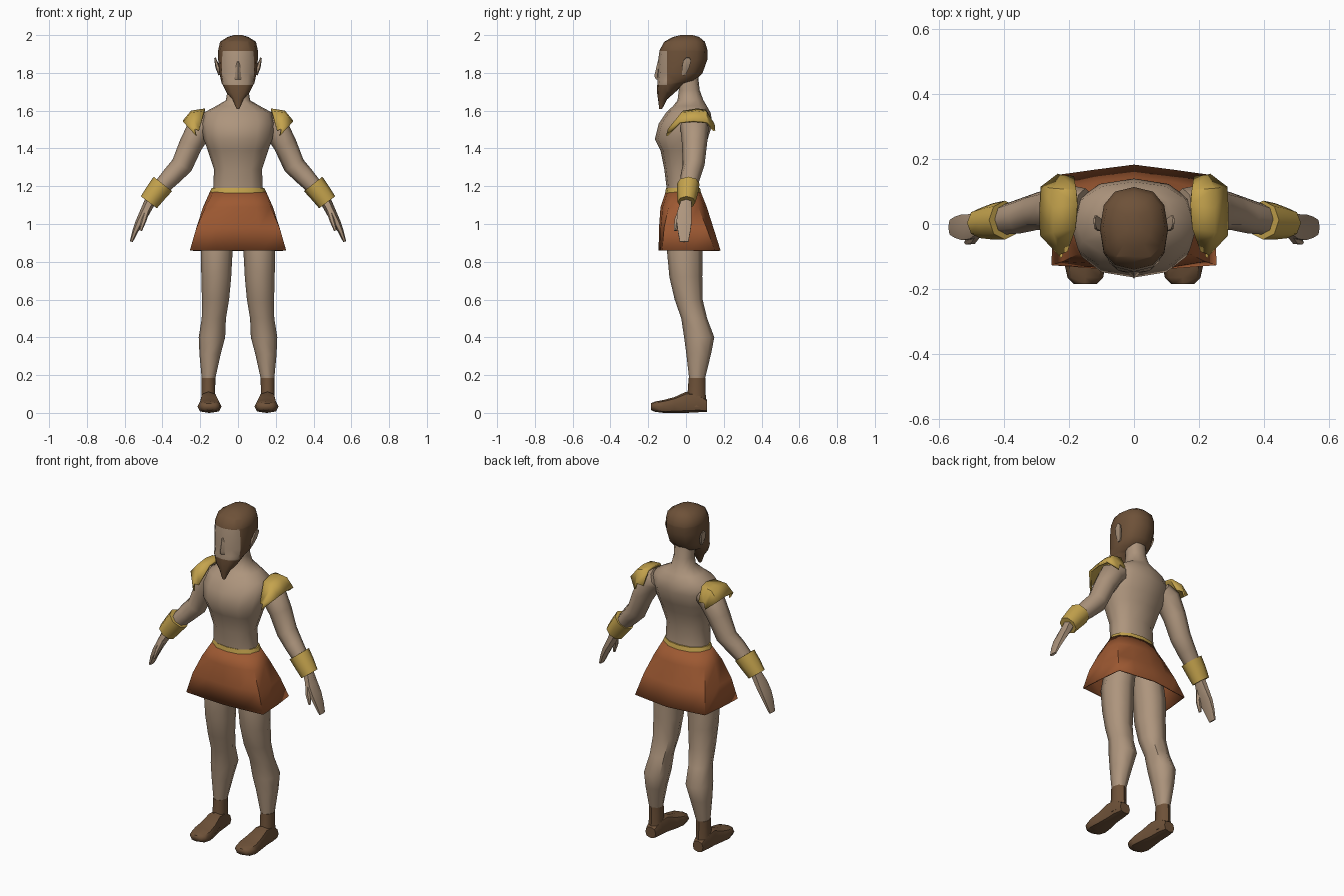
import bpy, bmesh, math
from mathutils import Vector

if "Cube" in bpy.data.objects:
    bpy.data.objects.remove(bpy.data.objects["Cube"])

X, Y, Z = Vector((1, 0, 0)), Vector((0, 1, 0)), Vector((0, 0, 1))


def material(name, rgb):
    m = bpy.data.materials.new(name)
    m.diffuse_color = (*rgb, 1)
    m.use_nodes = True
    m.node_tree.nodes["Principled BSDF"].inputs["Base Color"].default_value = m.diffuse_color
    return m


SKIN = material("skin", (0.42, 0.30, 0.205))
BROWN = material("brown_hair_leather", (0.155, 0.083, 0.04))
ORANGE = material("rust_cloth", (0.34, 0.10, 0.032))
GOLD = material("gold", (0.56, 0.37, 0.075))


def finish(bm, name, mats, mirror=False, thick=0, angle=50):
    """Turn a bmesh into a shaded object, optionally mirrored or thickened."""
    bmesh.ops.recalc_face_normals(bm, faces=bm.faces)
    me = bpy.data.meshes.new(name)
    bm.to_mesh(me)
    bm.free()
    ob = bpy.data.objects.new(name, me)
    bpy.context.collection.objects.link(ob)
    for m in mats:
        me.materials.append(m)
    bpy.ops.object.select_all(action='DESELECT')
    ob.select_set(True)
    bpy.context.view_layer.objects.active = ob
    bpy.ops.object.shade_smooth_by_angle(angle=math.radians(angle))
    if thick:
        s = ob.modifiers.new("thickness", 'SOLIDIFY')
        s.thickness = thick
    if mirror:
        ob.modifiers.new("mirror", 'MIRROR').use_mirror_merge = False
    return ob


def skin_rings(bm, rings, closed=True, caps=True):
    """Bridge consecutive point rings with quads."""
    loops = [[bm.verts.new(p) for p in r] for r in rings]
    n = len(loops[0])
    for a, b in zip(loops, loops[1:]):
        for i in range(n if closed else n - 1):
            j = (i + 1) % n
            bm.faces.new((a[i], a[j], b[j], b[i]))
    if caps:
        bm.faces.new(loops[0])
        bm.faces.new(loops[-1])
    return bm


def tube(rings, u, axis=None, n=8, power=2.0):
    """Loft of superellipses; each ring is (centre, half size along u, other half size)."""
    cs = [Vector(r[0]) for r in rings]
    pts = []
    for k, (_, a, b) in enumerate(rings):
        t = axis or (cs[min(k + 1, len(cs) - 1)] - cs[max(k - 1, 0)]).normalized()
        v = t.cross(u).normalized()
        ring = []
        for i in range(n):
            ang = math.tau * i / n - math.pi / 2
            c, s = math.cos(ang), math.sin(ang)
            c = math.copysign(abs(c) ** (2 / power), c)
            s = math.copysign(abs(s) ** (2 / power), s)
            ring.append(cs[k] + u * a * c + v * b * s)
        pts.append(ring)
    return skin_rings(bmesh.new(), pts)


def stack(levels, n=8, power=2.0):
    """Upright loft from (z, x centre, half width, front y, back y)."""
    return tube([((x, (f + b) / 2, z), w, (b - f) / 2) for z, x, w, f, b in levels],
                X, Z, n, power)


# Torso and neck
finish(stack([
    (1.02, 0, .15, -.10, .09), (1.17, 0, .132, -.10, .065), (1.29, 0, .127, -.115, .065),
    (1.39, 0, .16, -.135, .09), (1.45, 0, .182, -.165, .115), (1.53, 0, .195, -.145, .14),
    (1.59, 0, .18, -.105, .13), (1.625, 0, .115, -.068, .11), (1.655, 0, .064, -.045, .092),
    (1.71, 0, .055, -.038, .072), (1.80, 0, .055, -.04, .062)], 12, 2.3),
    "torso", [SKIN])

# Head: hair, beard and face on one lofted form, cut along the hairline
bm = stack([
    (1.61, 0, .008, -.142, -.126), (1.66, 0, .03, -.148, -.10), (1.695, 0, .06, -.153, -.06),
    (1.745, 0, .086, -.152, -.005), (1.76, 0, .09, -.152, .05), (1.80, 0, .099, -.15, .088),
    (1.87, 0, .105, -.147, .113), (1.92, 0, .105, -.14, .114), (1.965, 0, .095, -.115, .10),
    (1.99, 0, .055, -.07, .07), (2.0, 0, .02, -.03, .035)], 12, 2.4)
for co, no in (((0, -.10, 0), Y), ((0, 0, 1.735), Z), ((0, 0, 1.915), Z)):
    bmesh.ops.bisect_plane(bm, geom=bm.verts[:] + bm.edges[:] + bm.faces[:],
                           plane_co=co, plane_no=no, dist=1e-4)
for f in bm.faces:
    c = f.calc_center_median()
    f.material_index = 0 if c.y < -.10 and 1.735 < c.z < 1.915 else 1
finish(bm, "head", [SKIN, BROWN])

# Nose
finish(stack([(1.765, 0, .018, -.158, -.135), (1.782, 0, .017, -.168, -.135),
              (1.86, 0, .009, -.15, -.135)], 4), "nose", [SKIN])

# Ears
finish(tube([((.094, -.012, 1.79), .010, .010), ((.108, -.002, 1.83), .022, .012),
             ((.118, .006, 1.865), .024, .007), ((.122, .010, 1.88), .010, .004)],
            Y, n=6), "ears", [SKIN], mirror=True)

# Arms
finish(tube([((.15, .04, 1.54), .07, .06), ((.20, .045, 1.51), .075, .07),
             ((.25, .045, 1.42), .066, .062), ((.297, .04, 1.31), .058, .058),
             ((.35, .025, 1.255), .054, .052), ((.42, .01, 1.18), .044, .042),
             ((.47, .003, 1.115), .034, .032)], Y), "arms", [SKIN], mirror=True)

# Bracers
finish(tube([((.398, .012, 1.212), .060, .062), ((.435, .008, 1.165), .056, .058),
             ((.472, .003, 1.115), .047, .053)], Y), "bracers", [GOLD], mirror=True)

# Hands and thumbs
finish(tube([((.465, .002, 1.12), .032, .030), ((.495, -.008, 1.06), .044, .026),
             ((.522, -.010, 1.01), .046, .021), ((.545, -.010, .96), .038, .015),
             ((.565, -.010, .906), .026, .008)], Y, n=6), "hands", [SKIN], mirror=True)
finish(tube([((.482, -.025, 1.075), .018, .016), ((.498, -.048, 1.02), .016, .014),
             ((.516, -.056, .965), .008, .008)], Y, n=6), "thumbs", [SKIN], mirror=True)

# Shoulder guards: flared strips arching front to back
inner = [(.205, -.085, 1.50), (.18, -.015, 1.60), (.175, .06, 1.612),
         (.178, .105, 1.605), (.185, .148, 1.525)]
outer = [(.225, -.105, 1.47), (.29, -.035, 1.54), (.292, .04, 1.548),
         (.288, .115, 1.54), (.235, .155, 1.495)]
middle = [(Vector(a) + Vector(b)) / 2 + Vector((.015, 0, .02)) for a, b in zip(inner, outer)]
finish(skin_rings(bmesh.new(), [inner, middle, outer], False, False),
       "shoulder_guards", [GOLD], mirror=True, thick=.012)

# Skirt: open flared shell, round at the waist and square at the hem
round_half = [(0, -1), (.5, -.88), (.87, -.5), (1, 0), (.87, .5), (.5, .88), (0, 1)]
square_half = [(0, -1), (.5, -.95), (1, -.89), (.97, 0), (.91, .81), (.5, .90), (0, 1)]


def cloth_ring(z, w, f, b, square):
    half = []
    for r, s in zip(round_half, square_half):
        px, py = (r[k] + (s[k] - r[k]) * square for k in (0, 1))
        half.append(Vector((px * w, (f + b) / 2 + py * (b - f) / 2, z)))
    return half + [Vector((-p.x, p.y, p.z)) for p in half[-2:0:-1]]


finish(skin_rings(bmesh.new(), [
    cloth_ring(.86, .255, -.145, .183, 1), cloth_ring(.98, .226, -.143, .145, .8),
    cloth_ring(1.09, .187, -.135, .11, .4), cloth_ring(1.17, .149, -.108, .078, 0)],
    caps=False), "skirt", [ORANGE], thick=.006)

# Belt
finish(skin_rings(bmesh.new(), [
    cloth_ring(1.165, .151, -.11, .08, 0), cloth_ring(1.19, .14, -.106, .074, 0)]),
    "belt", [GOLD])

# Legs
finish(stack([
    (1.05, .085, .08, -.085, .085), (.85, .113, .084, -.10, .087),
    (.72, .115, .079, -.088, .086), (.60, .119, .072, -.06, .088),
    (.50, .128, .064, -.025, .112), (.40, .138, .070, -.010, .150),
    (.31, .148, .056, .002, .132), (.17, .157, .034, .018, .098)], 8, 2.2),
    "legs", [SKIN], mirror=True)

# Boots: ankle cuff plus foot
finish(stack([(.185, .157, .037, .014, .102), (.10, .157, .036, .008, .104),
              (.03, .157, .042, .0, .11)], 8, 2.2), "boot_cuffs", [BROWN], mirror=True)
finish(tube([((.157, .112, .038), .034, .032), ((.157, .06, .055), .044, .052),
             ((.155, .0, .056), .046, .056), ((.152, -.06, .042), .056, .042),
             ((.151, -.12, .034), .064, .034), ((.150, -.165, .033), .055, .027),
             ((.150, -.185, .033), .035, .018)], X, -Y, 8, 2.8),
       "boot_feet", [BROWN], mirror=True)
